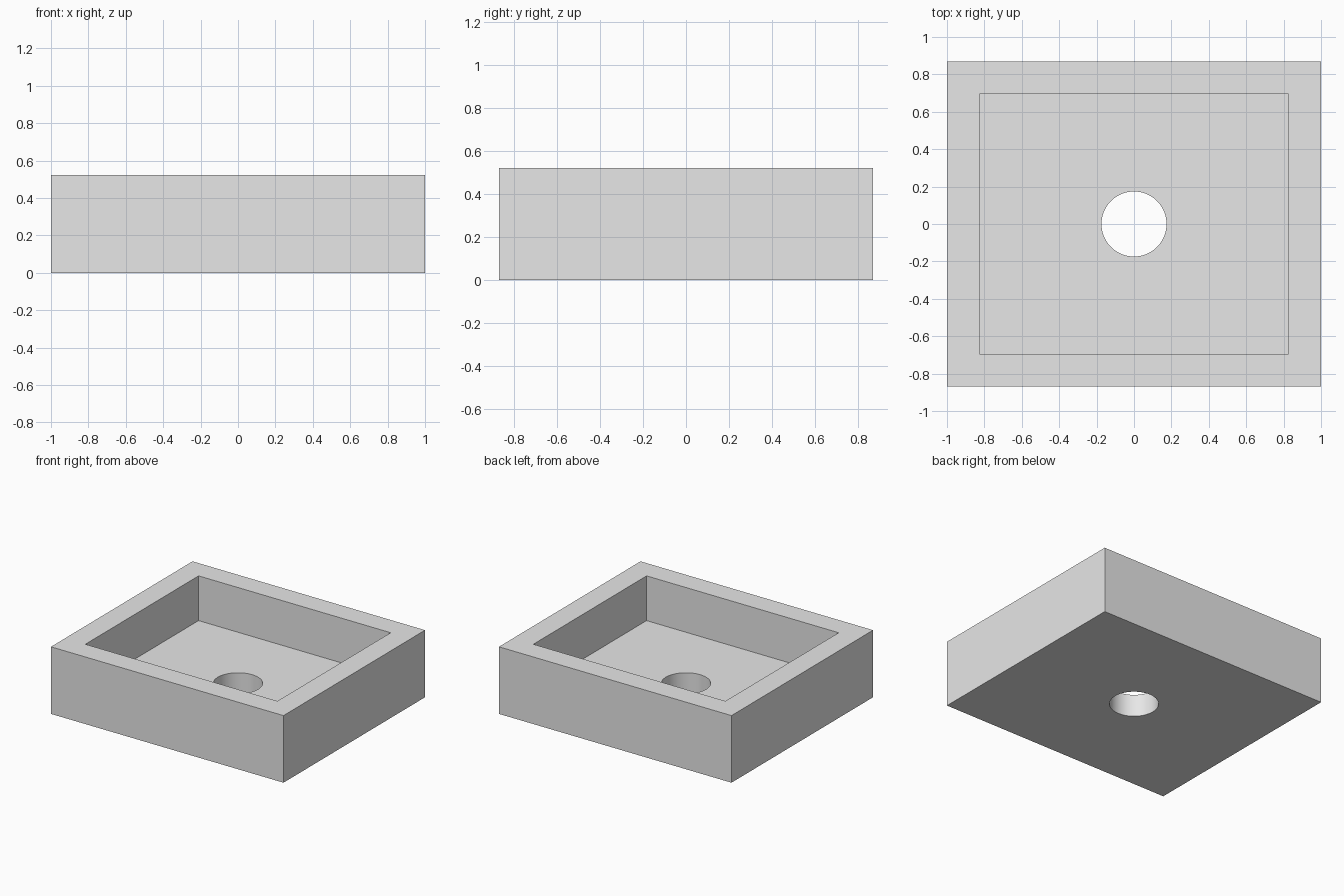
import bpy
import bmesh
from math import cos, sin, tau

cube = bpy.data.objects.get("Cube")
if cube:
    bpy.data.objects.remove(cube, do_unlink=True)

U = 2 / 11.5                      # wall thickness, the module of all sizes
HALF_X, HALF_Y, HEIGHT = 1.0, 5 * U, 3 * U
SEGMENTS = 64

grey = bpy.data.materials.new("plain grey")
grey.use_nodes = True
colour = (0.8, 0.8, 0.8, 1)
grey.diffuse_color = colour
grey.node_tree.nodes["Principled BSDF"].inputs["Base Color"].default_value = colour

bm = bmesh.new()


def rectangle(inset, z):
    x, y = HALF_X - inset, HALF_Y - inset
    return [bm.verts.new((sx * x, sy * y, z))
            for sx, sy in ((-1, -1), (1, -1), (1, 1), (-1, 1))]


def circle(z):
    angles = [tau * i / SEGMENTS for i in range(SEGMENTS)]
    return [bm.verts.new((U * cos(a), U * sin(a), z)) for a in angles]


def bridge(a, b):
    n = len(a)
    for i in range(n):
        j = (i + 1) % n
        bm.faces.new((a[i], a[j], b[j], b[i]))


def plate_with_hole(corners, ring):
    # four flat faces, each joining one side to a quarter of the ring
    q = SEGMENTS // 4
    for i in range(4):
        start = (i * q + q // 2 + 2 * q) % SEGMENTS
        arc = [ring[(start + k) % SEGMENTS] for k in range(q, -1, -1)]
        bm.faces.new([corners[i], corners[(i + 1) % 4]] + arc)


# Outer walls, rim, pocket walls
base, top = rectangle(0, 0), rectangle(0, HEIGHT)
rim, floor = rectangle(U, HEIGHT), rectangle(U, U)
for lower, upper in ((base, top), (top, rim), (rim, floor)):
    bridge(lower, upper)

# Floor and underside with the drain hole between them
hole_top, hole_bottom = circle(U), circle(0)
plate_with_hole(floor, hole_top)
plate_with_hole(base, hole_bottom)
bridge(hole_top, hole_bottom)
bmesh.ops.recalc_face_normals(bm, faces=bm.faces)

mesh = bpy.data.meshes.new("tray")
bm.to_mesh(mesh)
bm.free()
mesh.materials.append(grey)
tray = bpy.data.objects.new("tray", mesh)
bpy.context.collection.objects.link(tray)

# Smooth the hole wall only
bpy.context.view_layer.objects.active = tray
tray.select_set(True)
bpy.ops.object.shade_smooth_by_angle()
